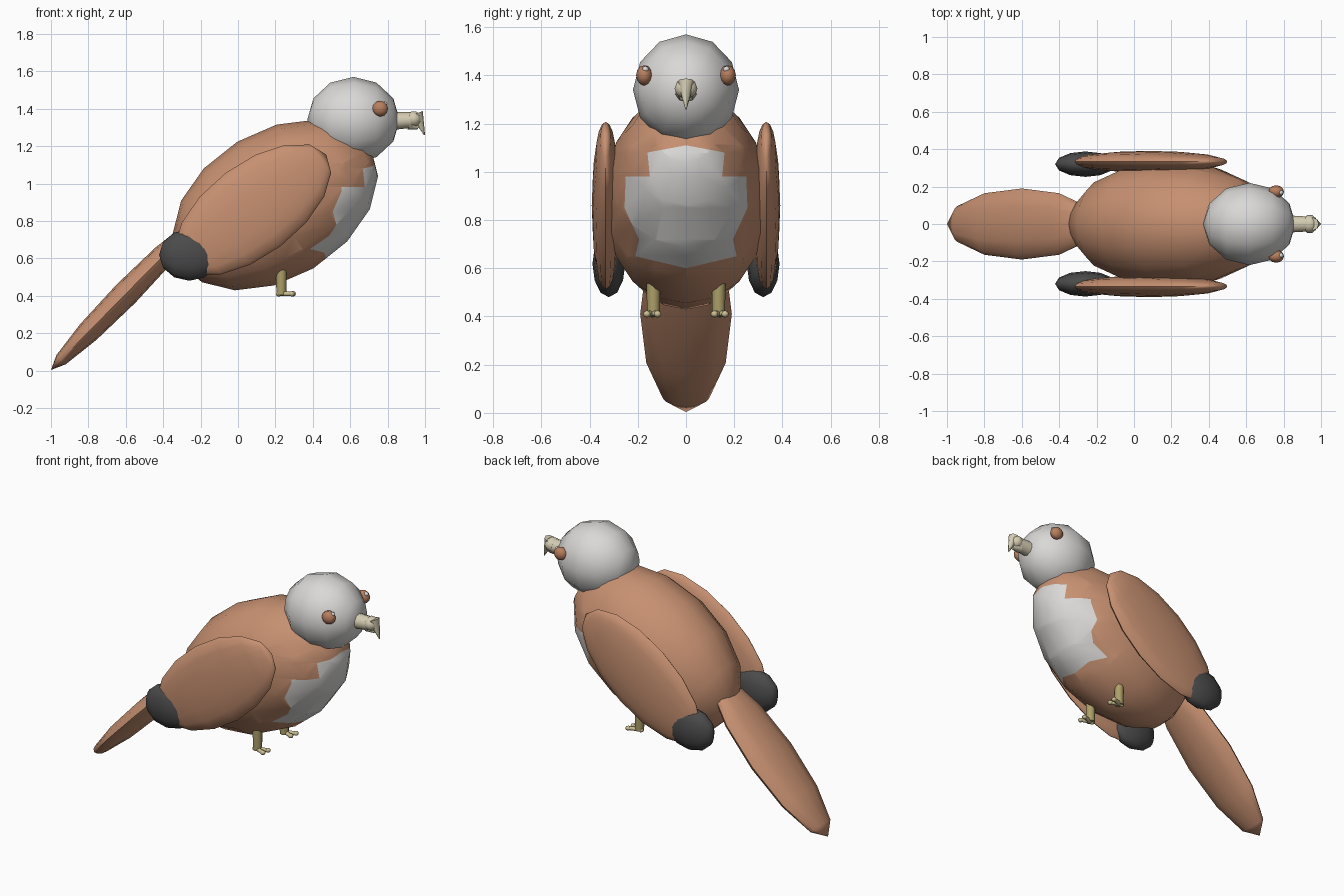
import bpy, bmesh, math
from mathutils import Matrix, Vector

if "Cube" in bpy.data.objects:
    bpy.data.objects.remove(bpy.data.objects["Cube"])


def material(name, color):
    m = bpy.data.materials.new(name)
    m.use_nodes = True
    m.diffuse_color = (*color, 1)
    bsdf = next(n for n in m.node_tree.nodes if n.type == 'BSDF_PRINCIPLED')
    bsdf.inputs["Base Color"].default_value = (*color, 1)
    return m


BROWN = material("warm brown", (0.57, 0.28, 0.165))
PALE = material("pale grey", (0.70, 0.69, 0.68))
DARK = material("charcoal", (0.07, 0.07, 0.07))
EYE = material("eye brown", (0.48, 0.21, 0.11))
HORN = material("beak cream", (0.66, 0.60, 0.44))
LEG = material("leg yellow", (0.42, 0.35, 0.14))
FOOT = material("foot cream", (0.60, 0.52, 0.29))


def finish(name, bm, *mats):
    mesh = bpy.data.meshes.new(name)
    bmesh.ops.recalc_face_normals(bm, faces=bm.faces)
    bm.to_mesh(mesh)
    bm.free()
    for m in mats:
        mesh.materials.append(m)
    ob = bpy.data.objects.new(name, mesh)
    bpy.context.collection.objects.link(ob)
    bpy.ops.object.select_all(action='DESELECT')
    ob.select_set(True)
    bpy.context.view_layer.objects.active = ob
    bpy.ops.object.shade_smooth_by_angle(angle=math.radians(60))
    return ob


def add_ellipsoid(bm, loc, radii, pitch=0, seg=12):
    """Sphere with its poles along its long axis, pitched up from +x."""
    mat = (Matrix.Translation(loc) @ Matrix.Rotation(-math.radians(pitch), 4, 'Y')
           @ Matrix.Diagonal((*radii, 1)) @ Matrix.Rotation(math.pi / 2, 4, 'Y'))
    bmesh.ops.create_uvsphere(bm, u_segments=seg, v_segments=seg // 2, radius=1, matrix=mat)


def ellipsoid(name, loc, radii, pitch, mat, seg=12):
    bm = bmesh.new()
    add_ellipsoid(bm, loc, radii, pitch, seg)
    return finish(name, bm, mat)


def add_cone(bm, start, end, r1, r2, seg=8):
    a, b = Vector(start), Vector(end)
    rot = (b - a).to_track_quat('Z', 'Y').to_matrix().to_4x4()
    bmesh.ops.create_cone(bm, cap_ends=True, segments=seg, radius1=r1, radius2=r2,
                          depth=(b - a).length,
                          matrix=Matrix.Translation((a + b) / 2) @ rot)


# Body, with a pale chest patch cut into its front: (height, half width)
PATCH = [(0.60, 0.0), (0.65, 0.21), (0.72, 0.195), (0.85, 0.255),
         (0.98, 0.25), (0.981, 0.15), (1.08, 0.16), (1.11, 0.0)]
body = bmesh.new()
add_ellipsoid(body, (0.2, 0, 0.885), (0.595, 0.34, 0.395), 31, 16)


def cut(point, normal, low, high):
    faces = [f for f in body.faces if f.calc_center_median().x > 0.25
             and low < f.calc_center_median().z < high]
    edges = {e for f in faces for e in f.edges}
    verts = {v for f in faces for v in f.verts}
    bmesh.ops.bisect_plane(body, geom=faces + list(edges) + list(verts),
                           plane_co=point, plane_no=normal)


for z, w in PATCH:
    cut((0, 0, z), (0, 0, 1), 0, 2)
for (z0, w0), (z1, w1) in zip(PATCH, PATCH[1:]):
    for side in (-1, 1):
        cut((0, side * w0, z0), Vector((0, z1 - z0, side * (w0 - w1))).normalized(), z0, z1)
for f in body.faces:
    c = f.calc_center_median()
    for (z0, w0), (z1, w1) in zip(PATCH, PATCH[1:]):
        if c.x > 0.25 and z0 < c.z < z1:
            f.material_index = int(abs(c.y) < w0 + (w1 - w0) * (c.z - z0) / (z1 - z0))
finish("body", body, BROWN, PALE)

# Head and tail
ellipsoid("head", (0.617, 0, 1.34), (0.247, 0.22, 0.23), 0, PALE)
ellipsoid("tail", (-0.6, 0, 0.41), (0.57, 0.19, 0.07), 45.5, BROWN)

# Beak: stubby base, rounded bridge and hooked tip
beak = bmesh.new()
add_cone(beak, (0.83, 0, 1.335), (0.93, 0, 1.34), 0.048, 0.042, 10)
add_ellipsoid(beak, (0.94, 0, 1.345), (0.042, 0.05, 0.044), 0, 10)
add_cone(beak, (0.955, 0, 1.375), (0.997, 0, 1.26), 0.035, 0.003)
add_cone(beak, (0.92, 0, 1.32), (0.965, 0, 1.30), 0.035, 0.012)
finish("beak", beak, HORN)

# Paired parts on each flank
for side, tag in ((-1, "front"), (1, "back")):
    ellipsoid(tag + "_wing", (0.08, side * 0.333, 0.86), (0.49, 0.058, 0.245), 37, BROWN, 16)
    ellipsoid(tag + "_wing_tip", (-0.26, side * 0.32, 0.618), (0.162, 0.068, 0.138), 0, DARK)
    ellipsoid(tag + "_eye", (0.76, side * 0.173, 1.40), (0.042, 0.034, 0.042), 0, EYE)
    ellipsoid(tag + "_eye_glint", (0.785, side * 0.168, 1.425), (0.014, 0.014, 0.014), 0, PALE, 8)

    leg = bmesh.new()
    add_cone(leg, (0.232, side * 0.135, 0.56), (0.232, side * 0.135, 0.405), 0.029, 0.027)
    finish(tag + "_leg", leg, LEG)

    # Foot: splayed front toes with round tips, and a short hind toe
    foot = bmesh.new()
    ankle = (0.228, side * 0.14, 0.412)
    for dx, dy in ((0.06, -0.022), (0.066, 0.022), (-0.01, 0)):
        tip = (ankle[0] + dx, ankle[1] + dy, 0.41)
        add_cone(foot, ankle, tip, 0.014, 0.012, 6)
        add_ellipsoid(foot, tip, (0.016, 0.016, 0.015), 0, 8)
    finish(tag + "_foot", foot, FOOT)
